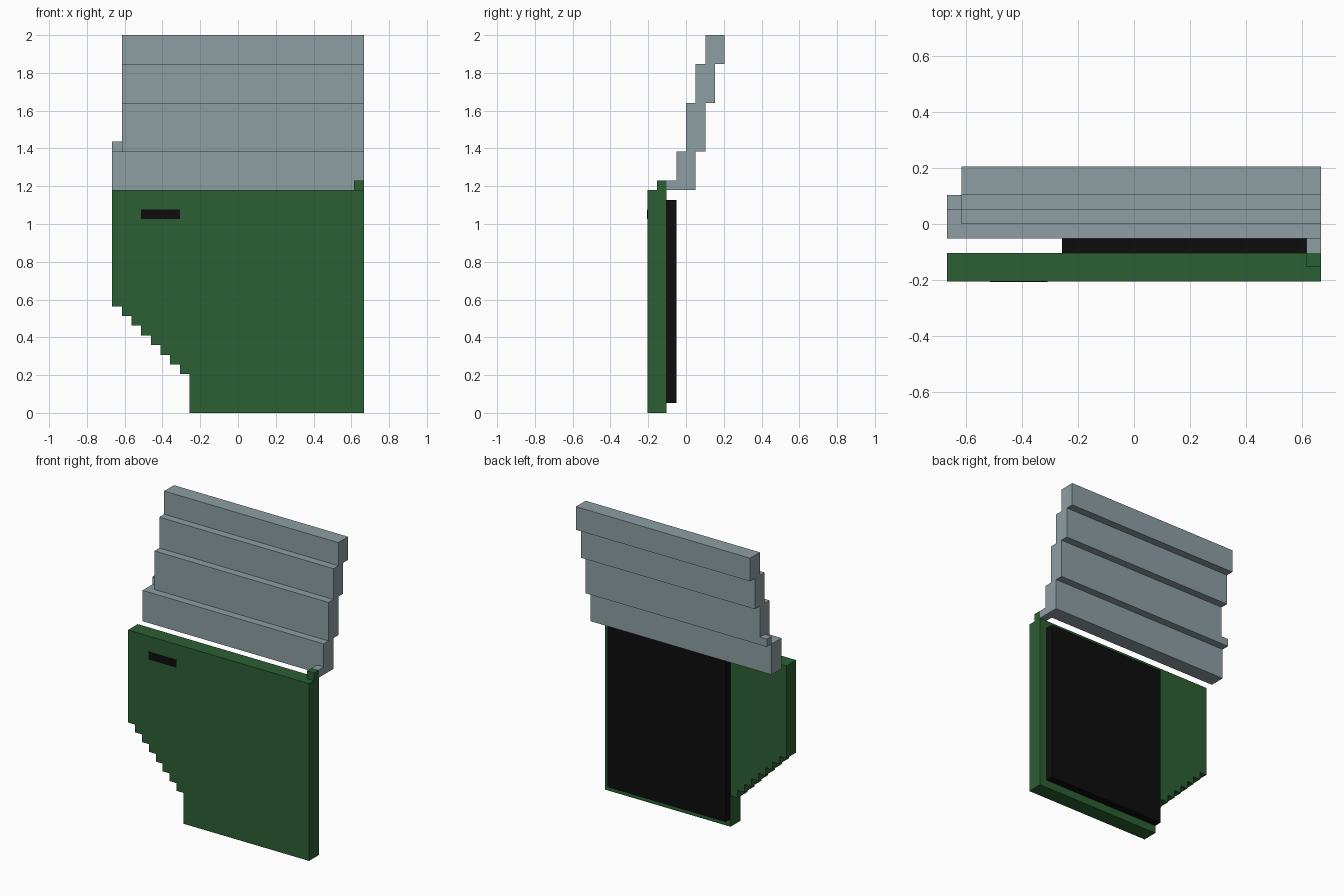
import bpy, bmesh
from mathutils import Vector

if "Cube" in bpy.data.objects:
    bpy.data.objects.remove(bpy.data.objects["Cube"])

U = 2 / 39  # one block of the stepped grid


def material(name, rgb):
    m = bpy.data.materials.new(name)
    m.diffuse_color = (*rgb, 1)
    m.use_nodes = True
    m.node_tree.nodes["Principled BSDF"].inputs["Base Color"].default_value = m.diffuse_color
    return m


GREEN = material("dark green paint", (0.025, 0.115, 0.033))
GREY = material("blue grey glass", (0.270, 0.345, 0.365))
BLACK = material("black trim", (0.004, 0.004, 0.004))


def prism(name, outline, extrude, mat):
    """Extrude a closed outline (grid units) along a vector."""
    bm = bmesh.new()
    face = bm.faces.new([bm.verts.new(Vector(p) * U) for p in outline])
    ext = bmesh.ops.extrude_face_region(bm, geom=[face], use_keep_orig=True)
    moved = [g for g in ext["geom"] if isinstance(g, bmesh.types.BMVert)]
    bmesh.ops.translate(bm, verts=moved, vec=Vector(extrude) * U)
    bmesh.ops.recalc_face_normals(bm, faces=bm.faces)
    mesh = bpy.data.meshes.new(name)
    bm.to_mesh(mesh)
    bm.free()
    mesh.materials.append(mat)
    obj = bpy.data.objects.new(name, mesh)
    bpy.context.collection.objects.link(obj)
    return obj


def box(name, x, y, z, mat):
    outline = [(x[0], y[0], z[0]), (x[1], y[0], z[0]),
               (x[1], y[0], z[1]), (x[0], y[0], z[1])]
    return prism(name, outline, (0, y[1] - y[0], 0), mat)


# Door panel with a stair-stepped wheel arch corner
door = [(-13, -4, 23), (13, -4, 23), (13, -4, 0), (-5, -4, 0)]
for i in range(8):
    door += [(-5 - i, -4, 4 + i), (-6 - i, -4, 4 + i)]
prism("door_panel", door, (0, 2, 0), GREEN)

# Door fittings
box("door_corner_block", (12, 13), (-3, -2), (23, 24), GREEN)
box("door_handle", (-10, -6), (-4.04, -3.9), (20, 21), BLACK)
box("inner_lining", (-5, 12), (-2, -1), (1, 22), BLACK)

# Lower window strip and its small blocks
box("window_base", (-13, 13), (-1, 1), (23, 27), GREY)
box("window_corner_block", (12, 13), (-2, -1), (23, 24), GREY)
box("window_edge_block", (-13, -12), (1, 2), (27, 28), GREY)

# Upper window, leaning back in steps
levels = [27, 32, 36, 39]
front, back = [], []
for i in range(3):
    for z in levels[i:i + 2]:
        front.append((-12, i, z))
        back.append((-12, i + 2, z))
prism("window_upper", front + back[::-1], (25, 0, 0), GREY)
